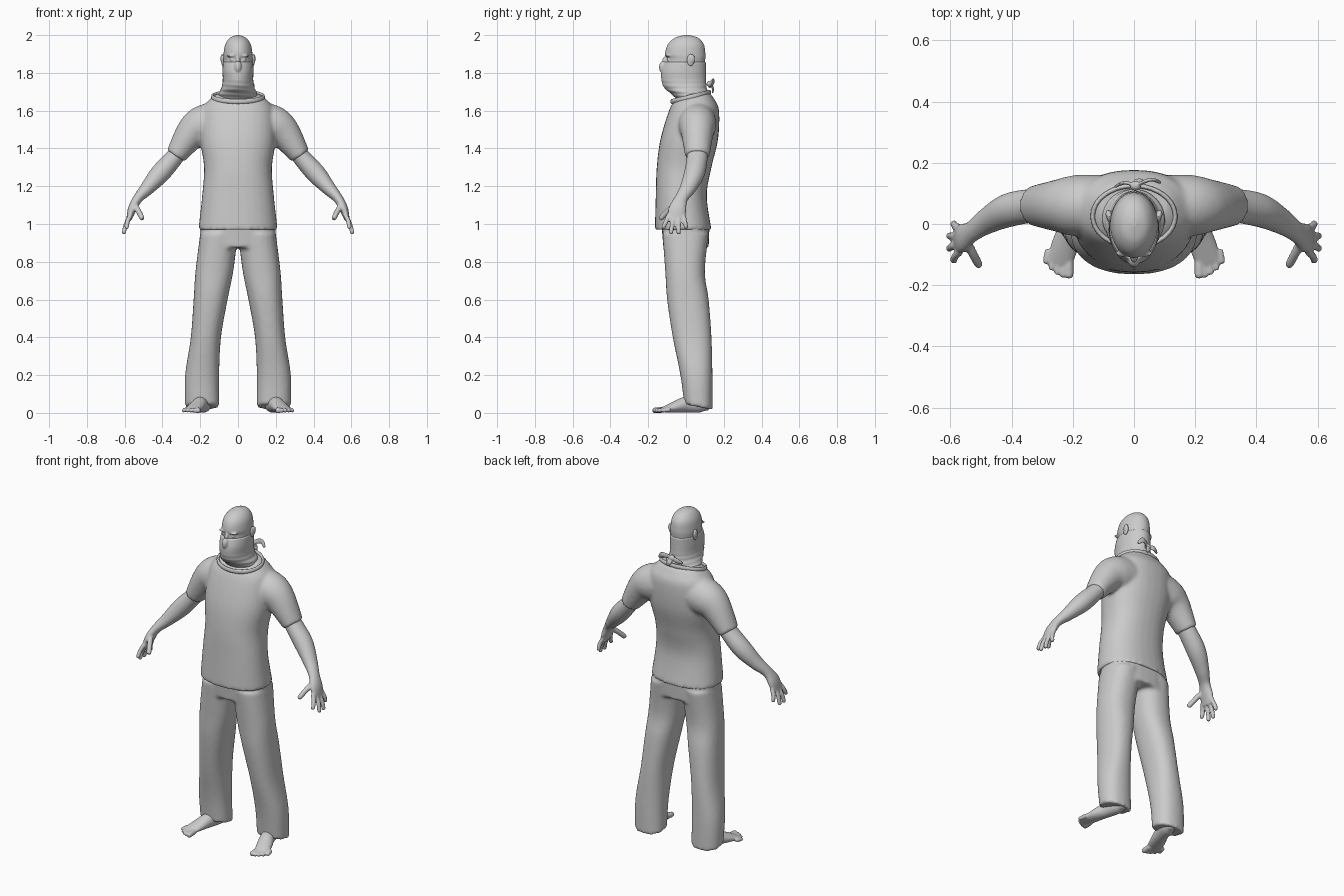
import bpy
import bmesh
import math
from mathutils import Vector, Matrix

cube = bpy.data.objects.get("Cube")
if cube:
    bpy.data.objects.remove(cube, do_unlink=True)

grey = bpy.data.materials.new("plain grey")
grey.use_nodes = True
colour = (0.6, 0.6, 0.6, 1)
grey.diffuse_color = colour
grey.node_tree.nodes["Principled BSDF"].inputs["Base Color"].default_value = colour

X, Y, Z = Vector((1, 0, 0)), Vector((0, 1, 0)), Vector((0, 0, 1))
BOTH = (1, -1)
CENTRE = (1,)


def smooth_path(rows, steps):
    """Catmull-Rom interpolation of every number in the rows."""
    last = len(rows) - 1
    out = []
    for i in range(last):
        before, start, end, after = (rows[min(max(i + k, 0), last)] for k in (-1, 0, 1, 2))
        for step in range(steps):
            t = step / steps
            out.append([q + t / 2 * (r - p + t * (2 * p - 5 * q + 4 * r - e + t * (3 * (q - r) + e - p)))
                        for p, q, r, e in zip(before, start, end, after)])
    return out + [list(rows[last])]


def loft(bm, rows, ref=Y, axis=None, power=2, sides=CENTRE, steps=6, count=32):
    """Rows are x, y, z, half size along ref, half size across."""
    rows = smooth_path(rows, steps)
    last = len(rows) - 1
    for side in sides:
        rings = []
        for i, (x, y, z, along, across) in enumerate(rows):
            ahead, behind = Vector(rows[min(i + 1, last)][:3]), Vector(rows[max(i - 1, 0)][:3])
            heading = axis or (ahead - behind).normalized()
            u = (ref - heading * ref.dot(heading)).normalized()
            v = heading.cross(u)
            ring = []
            for k in range(count):
                angle = math.tau * k / count
                c, s = math.cos(angle), math.sin(angle)
                point = (Vector((x, y, z)) + u * along * math.copysign(abs(c) ** (2 / power), c)
                         + v * across * math.copysign(abs(s) ** (2 / power), s))
                point.x *= side
                ring.append(bm.verts.new(point))
            rings.append(ring)
        for ring, following in zip(rings, rings[1:]):
            for k in range(count):
                after = (k + 1) % count
                bm.faces.new((ring[k], ring[after], following[after], following[k]))
        bm.faces.new(rings[0])
        bm.faces.new(rings[-1])


def stack(bm, rows, power=2):
    """Upright loft from rows of height, front y, back y, half width."""
    loft(bm, [(0, (front + back) / 2, z, (back - front) / 2, width) for z, front, back, width in rows],
         axis=Z, power=power)


def digit(bm, base, middle, tip, radius, ref):
    """Mirrored pair of fingers or toes with rounded tips."""
    base, middle, tip = Vector(base), Vector(middle), Vector(tip)
    shoulder = tip - (tip - middle).normalized() * radius / 2
    sizes = (radius, radius, radius * 0.9, radius * 0.4)
    loft(bm, [(*point, size, size) for point, size in zip((base, middle, shoulder, tip), sizes)],
         ref=ref, sides=BOTH, count=12)


def ball(bm, centre, size, sides=BOTH):
    for side in sides:
        place = Matrix.Translation((centre[0] * side, *centre[1:])) @ Matrix.Diagonal((*size, 1))
        bmesh.ops.create_uvsphere(bm, u_segments=20, v_segments=12, radius=1, matrix=place)


def finish(bm, name, voxel, relax=3):
    """Turn the overlapping pieces into one smooth skin."""
    bmesh.ops.recalc_face_normals(bm, faces=bm.faces)
    mesh = bpy.data.meshes.new(name)
    bm.to_mesh(mesh)
    bm.free()
    mesh.materials.append(grey)
    obj = bpy.data.objects.new(name, mesh)
    bpy.context.collection.objects.link(obj)
    fuse = obj.modifiers.new("fuse", 'REMESH')
    fuse.mode = 'VOXEL'
    fuse.voxel_size = voxel
    fuse.use_smooth_shade = True
    soften = obj.modifiers.new("soften", 'SMOOTH')
    soften.factor = 0.5
    soften.iterations = relax


# Shirt: body with two short sleeves fused on
bm = bmesh.new()
stack(bm, [(.97, -.165, .135, .21), (1.15, -.16, .11, .19), (1.3, -.155, .135, .18),
           (1.45, -.135, .17, .2), (1.6, -.09, .175, .19), (1.66, -.055, .15, .15),
           (1.69, -.01, .13, .11)], power=2.3)
loft(bm, [(.1, .06, 1.54, .1, .11), (.19, .06, 1.52, .1, .105), (.25, .06, 1.475, .085, .085),
          (.33, .06, 1.36, .065, .055)], sides=BOTH)
finish(bm, "shirt", voxel=.01, relax=5)

# Collar band, higher at the back
bm = bmesh.new()
band = []
for k in range(41):
    angle = math.tau * k / 40
    c, s = math.cos(angle), math.sin(angle)
    band.append((.135 * c, .025 + .1 * s, 1.673 + .024 * s, .014, .008))
loft(bm, band, ref=Z, steps=1, count=10)
finish(bm, "collar", voxel=.004)

# Trousers: hips and two flared legs, hem lower at the heel
bm = bmesh.new()
stack(bm, [(.875, -.12, .12, .195), (1, -.13, .125, .2)], power=2.5)
legs = []
for z, inner, outer, front, back in ((.035, .1, .28, -.01, .14), (.2, .1, .28, -.03, .14),
                                     (.4, .09, .25, -.07, .135), (.6, .055, .235, -.1, .12),
                                     (.75, .025, .225, -.11, .1), (.95, 0, .2, -.125, .12)):
    legs.append(((inner + outer) / 2, (front + back) / 2, z, (back - front) / 2, (outer - inner) / 2))
loft(bm, legs, axis=Z, power=2.3, sides=BOTH)
for vert in bm.verts:
    vert.co.z -= (vert.co.y - .05) / 4 * max(0, 1 - vert.co.z / .2)
finish(bm, "trousers", voxel=.01, relax=4)

# Arms with open hands, fingers fanned by rule
bm = bmesh.new()
loft(bm, [(.28, .06, 1.43, .055, .045), (.33, .06, 1.36, .055, .047), (.41, .045, 1.27, .055, .052),
          (.48, .01, 1.19, .043, .038), (.53, -.025, 1.135, .035, .026),
          (.56, -.045, 1.08, .047, .023), (.577, -.052, 1.025, .045, .014)], sides=BOTH)
for finger in range(4):
    spread = finger - 1.5
    base = Vector((.568, -.052 + spread * .025, 1.05))
    tip = Vector((.608 - spread ** 2 * .008, -.06 + spread * .042, .943 + spread ** 2 * .014))
    digit(bm, base, base.lerp(tip, .5) + X * .006, tip, radius=.0125, ref=Y)
digit(bm, (.545, -.06, 1.1), (.525, -.1, 1.065), (.505, -.138, 1.025), radius=.015, ref=X)
finish(bm, "arms", voxel=.006)

# Bare feet turned slightly outward, toes fanned by rule
bm = bmesh.new()
loft(bm, [(.175, .125, .03, .018, .022), (.18, .08, .045, .043, .04), (.2, 0, .044, .042, .04),
          (.222, -.06, .031, .029, .044), (.246, -.13, .015, .012, .043)], ref=Z, sides=BOTH)
for toe in range(5):
    base = Vector((.213 + toe * .0165, -.115 + toe * .008, .017))
    tip = Vector((.213 + toe * .019, -.178 + toe ** 2 * .003, .012))
    digit(bm, base, base.lerp(tip, .5), tip, radius=.0115 if toe else .016, ref=Z)
finish(bm, "feet", voxel=.005)

# Head with brows, eyes and nose bridge
bm = bmesh.new()
stack(bm, [(1.64, -.03, .09, .06), (1.74, -.1, .09, .066), (1.81, -.115, .095, .073),
           (1.87, -.102, .102, .077), (1.9, -.111, .103, .077), (1.95, -.097, .095, .068),
           (1.985, -.06, .065, .044), (2, -.01, .02, .01)])
ball(bm, (.034, -.095, 1.89), (.026, .013, .007))
ball(bm, (.03, -.09, 1.87), (.013, .011, .009))
ball(bm, (0, -.108, 1.865), (.012, .018, .022), CENTRE)
finish(bm, "head", voxel=.005)

# Ears
bm = bmesh.new()
ball(bm, (.08, .025, 1.868), (.009, .021, .033))
ball(bm, (.085, .032, 1.875), (.008, .015, .024))
finish(bm, "ears", voxel=.004)

# Face scarf, flared at the neck, with rippled folds and a nose ridge
bm = bmesh.new()
stack(bm, [(1.655, -.045, .105, .1), (1.69, -.08, .115, .102), (1.72, -.115, .11, .088),
           (1.76, -.13, .107, .081), (1.81, -.131, .106, .082), (1.858, -.115, .106, .08)])
for vert in bm.verts:
    fade = max(0, min(1, (1.78 - vert.co.z) * 10))
    ripple = 1 + fade * .03 * math.sin(vert.co.z * 240 + vert.co.x * 15)
    vert.co.x *= ripple
    vert.co.y *= ripple
ball(bm, (0, -.118, 1.83), (.02, .025, .034), CENTRE)
finish(bm, "face_scarf", voxel=.005, relax=2)

# Knot and loose ends at the nape
bm = bmesh.new()
knot = Vector((.005, .125, 1.742))
ball(bm, knot, (.018, .016, .016), CENTRE)
for bend, end in (((.05, .02, .014), (.08, .01, -.012)),
                  ((-.035, .01, -.004), (-.067, -.003, -.017)),
                  ((.01, .017, -.022), (.02, .015, -.047))):
    loft(bm, [(*knot, .005, .011), (*(knot + Vector(bend)), .006, .016), (*(knot + Vector(end)), .004, .008)],
         count=16)
finish(bm, "scarf_knot", voxel=.003, relax=2)
